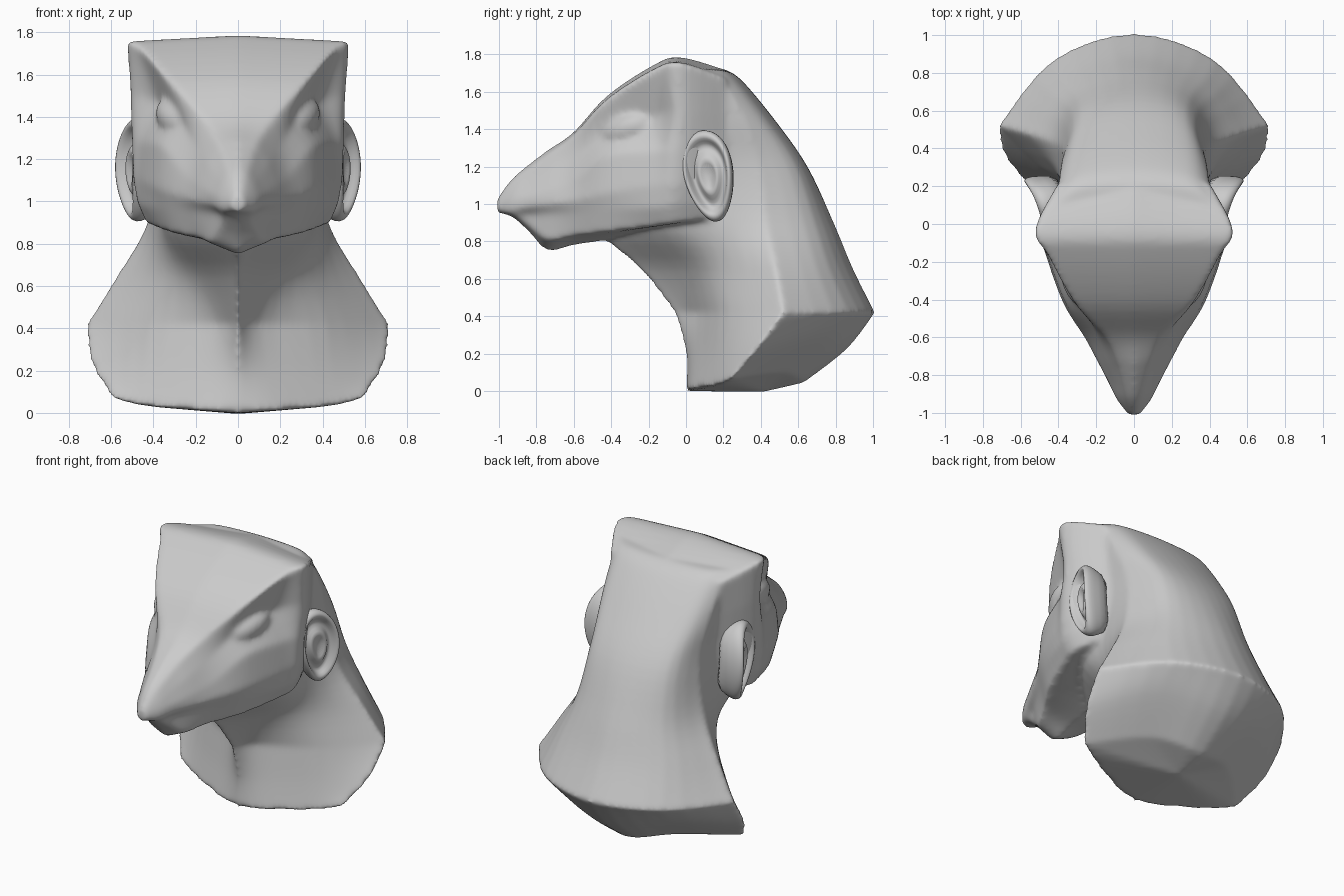
import bpy, bmesh, math
from mathutils import Vector, Matrix

if "Cube" in bpy.data.objects:
    bpy.data.objects.remove(bpy.data.objects["Cube"])


def spline(rings, steps=5):
    """Catmull-Rom interpolation through a stack of half rings."""
    out = []
    n = len(rings)
    for i in range(n - 1):
        a, b, c, d = (rings[max(0, min(n - 1, k))] for k in (i - 1, i, i + 1, i + 2))
        for s in range(steps):
            t = s / steps
            out.append([0.5 * (2 * q + (r - p) * t + (2 * p - 5 * q + 4 * r - u) * t * t
                               + (3 * q - p - 3 * r + u) * t ** 3)
                        for p, q, r, u in zip(a, b, c, d)])
    out.append(rings[-1])
    return out


def round_neck(h, steps=4):
    """Round a neck half ring before and behind its sharp side corner."""
    mir = [Vector((-p.x, p.y, p.z)) for p in h]
    front = spline([[p] for p in h[:4]], steps)
    nape = spline([[p] for p in (h[3], h[4], h[5], mir[4], mir[3])], steps)[1:2 * steps + 1]
    return [p[0] for p in front + nape]


def loft(bm, halves, end=None):
    """Skin mirrored half rings; close both ends with a fan."""
    loops = []
    for h in halves:
        full = list(h) + [Vector((-p.x, p.y, p.z)) for p in h[-2:0:-1]]
        loops.append([bm.verts.new(p) for p in full])
    m = len(loops[0])
    for a, b in zip(loops, loops[1:]):
        for i in range(m):
            bm.faces.new((a[i], a[(i + 1) % m], b[(i + 1) % m], b[i]))
    for lp, c in ((loops[0], None), (loops[-1], end)):
        c = c or sum((v.co for v in lp), Vector()) / m
        cv = bm.verts.new(c)
        for i in range(m):
            bm.faces.new((lp[i], lp[(i + 1) % m], cv))


def finish(bm, name):
    bmesh.ops.recalc_face_normals(bm, faces=bm.faces)
    for f in bm.faces:
        f.smooth = True
    me = bpy.data.meshes.new(name)
    bm.to_mesh(me)
    bm.free()
    ob = bpy.data.objects.new(name, me)
    bpy.context.collection.objects.link(ob)
    return ob


bm = bmesh.new()

# Head: y, top z, then x,z of brow, eye, cheek, upper lip, mouth, jaw, then bottom z
head = [
    (-1.01, 1.03, .015, 1.03, .025, 1.01, .03, .99, .03, .97, .02, .96, .01, .955, .95),
    (-.93, 1.14, .04, 1.12, .07, 1.07, .09, 1.02, .09, .97, .07, .945, .04, .94, .93),
    (-.84, 1.215, .06, 1.19, .10, 1.12, .135, 1.04, .135, .985, .09, .945, .08, .88, .85),
    (-.74, 1.29, .085, 1.265, .14, 1.17, .18, 1.07, .19, 1.0, .15, .95, .13, .81, .75),
    (-.60, 1.385, .15, 1.37, .19, 1.25, .245, 1.12, .265, 1.02, .235, .955, .2, .83, .78),
    (-.42, 1.58, .32, 1.56, .275, 1.39, .36, 1.26, .375, 1.06, .35, .97, .31, .85, .81),
    (-.17, 1.745, .46, 1.72, .38, 1.47, .455, 1.28, .465, 1.1, .45, .98, .40, .88, .87),
    (-.03, 1.785, .525, 1.755, .51, 1.5, .50, 1.28, .49, 1.1, .47, 1.0, .43, .90, .89),
    (.22, 1.715, .40, 1.67, .39, 1.45, .38, 1.25, .37, 1.1, .36, 1.0, .34, .93, .92),
]
rings = []
for r in head:
    pts = [(0, r[1])] + [(r[k], r[k + 1]) for k in range(2, 14, 2)] + [(0, r[14])]
    rings.append([Vector((x, r[0], z)) for x, z in pts])
loft(bm, spline(rings))

# Neck: z, front y, then x,y of throat, side, corner, nape side, then back y
neck = [
    (1.72, 0, .2, .02, .35, .06, .40, .12, .29, .19, .21),
    (1.66, 0, .3, 0, .38, .08, .40, .19, .29, .27, .30),
    (1.45, -.2, .3, -.05, .38, .1, .39, .31, .29, .43, .475),
    (1.2, -.4, .3, -.1, .36, .12, .375, .39, .28, .59, .65),
    (.9, -.5, .31, -.12, .37, .15, .43, .43, .31, .69, .79),
    (.65, -.245, .18, 0, .36, .2, .575, .48, .38, .77, .895),
    (.42, -.065, .10, .06, .42, .23, .72, .52, .43, .87, 1.01),
]
rings = []
for r in neck:
    pts = [(0, r[1])] + [(r[k], r[k + 1]) for k in range(2, 10, 2)] + [(0, r[10])]
    rings.append([Vector((x, y, r[0])) for x, y in pts])
# Angled underside with a shallow keel, its rim kept sharp
mid = [(0, 0, .2), (.13, .05, .2), (.44, .2, .21), (.70, .38, .235), (.40, .73, .285), (0, .86, .225)]
low = [(0, .0, .0), (.16, .03, .01), (.46, .17, .035), (.60, .235, .065), (.3, .52, .1), (0, .63, .045)]
base = [rings[-1]] + [[Vector(p) for p in h] for h in (mid, low)]
rings = spline(rings) + spline(base)[1:]
loft(bm, [round_neck(h) for h in rings], end=Vector((0, .42, -.005)))

# Eyelid bulges inside the sockets
for s in (-1, 1):
    mat = (Matrix.Translation((s * .31, -.32, 1.40)) @ Matrix.Rotation(s * -.42, 4, 'Z')
           @ Matrix.Rotation(.35, 4, 'X') @ Matrix.Diagonal((.065, .14, .075, 1)))
    bmesh.ops.create_uvsphere(bm, u_segments=24, v_segments=14, radius=1, matrix=mat)

body = finish(bm, "head_and_neck")
rm = body.modifiers.new("fuse", 'REMESH')
rm.mode = 'VOXEL'
rm.voxel_size = .014
rm.use_smooth_shade = True
sm = body.modifiers.new("soften", 'SMOOTH')
sm.factor = .5
sm.iterations = 16

# Ear: concentric outlines from the root over the rim into the hollow
bm = bmesh.new()
N = 24
u, n = Vector((.27, .963, 0)), Vector((.963, -.27, 0))
loops = []
for s, h in ((.75, -.16), (.92, -.06), (1.0, -.015), (.98, .02), (.86, .03), (.76, 0), (.66, -.035),
             (.5, -.025), (.36, .005), (.2, -.03)):
    lp = []
    for i in range(N):
        a = 2 * math.pi * i / N
        cu = .14 * math.cos(a) * (1 + .18 * math.sin(a)) * s
        cv = .25 * math.sin(a) * s
        sink = -.02 * max(0, -math.cos(a)) * s
        p = Vector((.525, .115 - .12 * cv, 1.15 + cv)) + u * cu + n * (h + sink - .8 * cv * cv)
        lp.append(bm.verts.new(p))
    loops.append(lp)
for a, b in zip(loops, loops[1:]):
    for i in range(N):
        bm.faces.new((a[i], a[(i + 1) % N], b[(i + 1) % N], b[i]))
bm.faces.new(loops[0])
bm.faces.new(loops[-1])
ear = finish(bm, "ears")
mi = ear.modifiers.new("other_side", 'MIRROR')
mi.use_axis = (True, False, False)
ear.modifiers.new("round", 'SUBSURF').levels = 1
